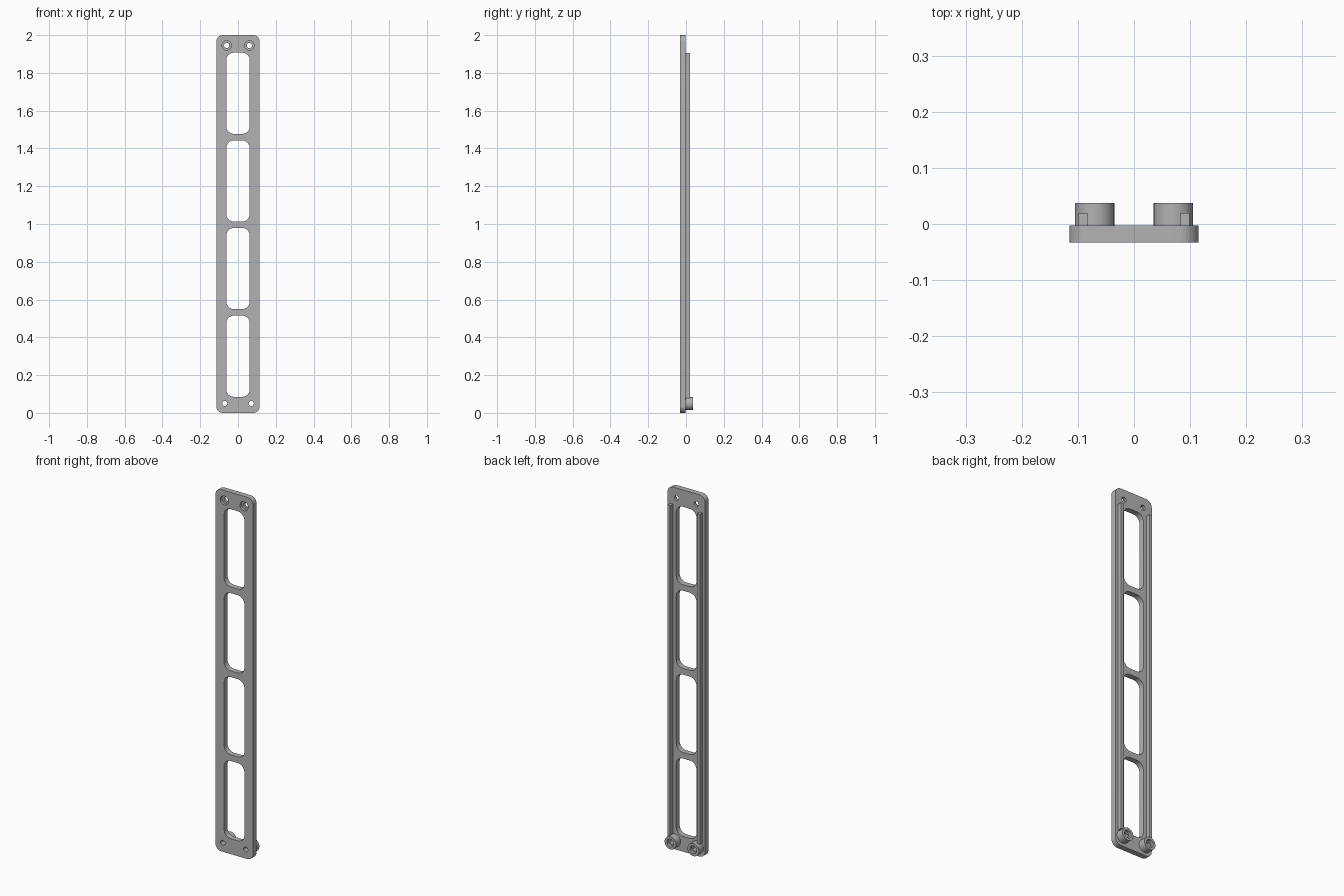
import bpy, bmesh
from math import cos, sin, pi

cube = bpy.data.objects.get("Cube")
if cube:
    bpy.data.objects.remove(cube, do_unlink=True)

grey = bpy.data.materials.new("plain_grey")
grey.use_nodes = True
COLOUR = (0.45, 0.45, 0.45, 1)
grey.diffuse_color = COLOUR
grey.node_tree.nodes["Principled BSDF"].inputs["Base Color"].default_value = COLOUR

FRONT, BACK = -0.033, -0.003      # plate faces
BOSS_X, BOSS_Z = 0.07, 0.05
SCREW_X, SCREW_Z = 0.06, 1.945
HOLE = 0.0135


def finish(name, bm):
    bmesh.ops.recalc_face_normals(bm, faces=bm.faces)
    mesh = bpy.data.meshes.new(name)
    bm.to_mesh(mesh)
    bm.free()
    mesh.materials.append(grey)
    obj = bpy.data.objects.new(name, mesh)
    bpy.context.collection.objects.link(obj)
    return obj


def rounded_prism(bm, x, z, half_w, half_h, radius, y0, y1, steps=8):
    """Rounded rectangle in the XZ plane, extruded from y0 to y1."""
    points = []
    for q, (sx, sz) in enumerate(((1, 1), (-1, 1), (-1, -1), (1, -1))):
        cx, cz = x + sx * (half_w - radius), z + sz * (half_h - radius)
        for i in range(steps + 1):
            a = (q + i / steps) * pi / 2
            p = (cx + radius * cos(a), cz + radius * sin(a))
            if not points or abs(p[0] - points[-1][0]) + abs(p[1] - points[-1][1]) > 1e-5:
                points.append(p)
    if abs(points[0][0] - points[-1][0]) + abs(points[0][1] - points[-1][1]) < 1e-5:
        points.pop()
    rings = [[bm.verts.new((px, y, pz)) for px, pz in points] for y in (y0, y1)]
    for ring in rings:
        bm.faces.new(ring)
    for i in range(len(points)):
        j = (i + 1) % len(points)
        bm.faces.new((rings[0][i], rings[0][j], rings[1][j], rings[1][i]))


def cut(target, cutter):
    mod = target.modifiers.new("cut", 'BOOLEAN')
    mod.operation, mod.solver, mod.object = 'DIFFERENCE', 'EXACT', cutter
    depsgraph = bpy.context.evaluated_depsgraph_get()
    mesh = bpy.data.meshes.new_from_object(target.evaluated_get(depsgraph))
    target.modifiers.clear()
    target.data = mesh
    bpy.data.objects.remove(cutter, do_unlink=True)


def smooth(obj):
    bpy.ops.object.select_all(action='DESELECT')
    obj.select_set(True)
    bpy.context.view_layer.objects.active = obj
    bpy.ops.object.shade_smooth_by_angle()


# Long plate with rounded corners
bm = bmesh.new()
rounded_prism(bm, 0, 1, 0.115, 1, 0.035, FRONT, BACK)
plate = finish("plate", bm)

# Four windows and the four through holes
bm = bmesh.new()
for i in range(4):
    rounded_prism(bm, 0, 0.3 + i * 0.464, 0.062, 0.215, 0.04, -0.1, 0.1)
for side in (-1, 1):
    for x, z in ((BOSS_X, BOSS_Z), (SCREW_X, SCREW_Z)):
        rounded_prism(bm, side * x, z, HOLE, HOLE, HOLE, -0.1, 0.1)
cut(plate, finish("opening_cutter", bm))

# Counterbores for the upper screws
bm = bmesh.new()
for side in (-1, 1):
    rounded_prism(bm, side * SCREW_X, SCREW_Z, 0.025, 0.025, 0.025, -0.1, FRONT + 0.015)
cut(plate, finish("counterbore_cutter", bm))
smooth(plate)

# Stiffening ribs and hollow bosses on the back
for side, label in ((1, "left"), (-1, "right")):
    bm = bmesh.new()
    bmesh.ops.create_cube(bm, size=1)
    for v in bm.verts:
        v.co.x = side * 0.0905 + v.co.x * 0.016
        v.co.y = 0.02 if v.co.y > 0 else BACK
        v.co.z = 1.905 if v.co.z > 0 else 0.08
    finish(label + "_rib", bm)

    bm = bmesh.new()
    profile = ((0.035, BACK), (0.035, 0.037), (0.021, 0.037), (0.021, 0.022),
               (HOLE, 0.022), (HOLE, BACK))
    count = 32
    rings = [[bm.verts.new((side * BOSS_X + r * cos(2 * pi * i / count), y,
                            BOSS_Z + r * sin(2 * pi * i / count)))
              for i in range(count)] for r, y in profile]
    for a, b in zip(rings, rings[1:] + rings[:1]):
        for i in range(count):
            j = (i + 1) % count
            bm.faces.new((a[i], a[j], b[j], b[i]))
    smooth(finish(label + "_boss", bm))
